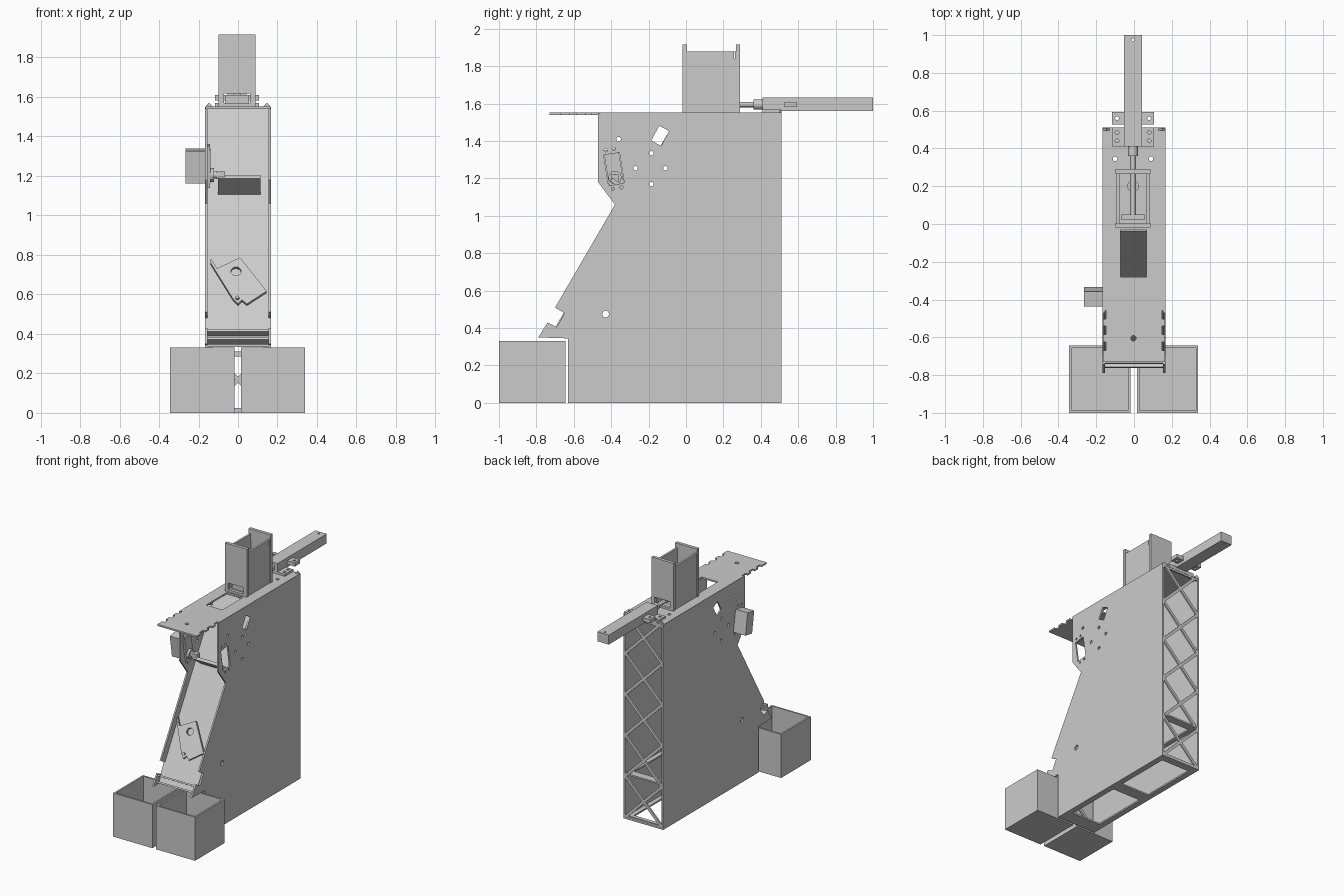
import bpy
import math
from mathutils import Matrix, Vector

if "Cube" in bpy.data.objects:
    bpy.data.objects.remove(bpy.data.objects["Cube"], do_unlink=True)

grey = bpy.data.materials.new("plain grey")
grey.use_nodes = True
grey.diffuse_color = (0.6, 0.6, 0.6, 1)
grey.node_tree.nodes["Principled BSDF"].inputs["Base Color"].default_value = (0.6, 0.6, 0.6, 1)


def frame(u, v, origin):
    """Matrix whose local axes are u, v and their cross product."""
    u, v = Vector(u).normalized(), Vector(v).normalized()
    m = Matrix((u, v, u.cross(v))).transposed().to_4x4()
    m.translation = origin
    return m


def rect(cx, cy, w, h, turn=0):
    c, s = math.cos(turn), math.sin(turn)
    return [(cx + a * w / 2 * c - b * h / 2 * s, cy + a * w / 2 * s + b * h / 2 * c)
            for a, b in ((-1, -1), (1, -1), (1, 1), (-1, 1))]


def circle(cx, cy, r, n=20):
    return [(cx + r * math.cos(math.tau * i / n), cy + r * math.sin(math.tau * i / n)) for i in range(n)]


def plate(name, loops, depth, matrix):
    """Flat sheet from an outline followed by hole loops."""
    curve = bpy.data.curves.new(name, "CURVE")
    curve.dimensions = "2D"
    curve.fill_mode = "BOTH"
    curve.extrude = depth / 2
    for loop in loops:
        spline = curve.splines.new("POLY")
        spline.points.add(len(loop) - 1)
        for point, (a, b) in zip(spline.points, loop):
            point.co = (a, b, 0, 1)
        spline.use_cyclic_u = True
    temp = bpy.data.objects.new(name + " outline", curve)
    bpy.context.collection.objects.link(temp)
    bpy.context.view_layer.update()
    mesh = bpy.data.meshes.new_from_object(temp.evaluated_get(bpy.context.evaluated_depsgraph_get()))
    bpy.data.objects.remove(temp, do_unlink=True)
    mesh.materials.clear()
    mesh.materials.append(grey)
    mesh.shade_flat()
    ob = bpy.data.objects.new(name, mesh)
    ob.matrix_world = matrix
    bpy.context.collection.objects.link(ob)
    return ob


def box(name, x, y, z):
    """Box from three (low, high) ranges."""
    return plate(name, [rect(sum(x) / 2, sum(y) / 2, x[1] - x[0], y[1] - y[0])], z[1] - z[0],
                 Matrix.Translation((0, 0, sum(z) / 2)))


X, Y, Z = Vector((1, 0, 0)), Vector((0, 1, 0)), Vector((0, 0, 1))
TILT = math.radians(9)
SERVO = (-0.385, 1.25)

# Side walls with servo opening and screw holes
outline = [(0.51, 0), (0.51, 1.55), (-0.47, 1.55), (-0.47, 1.18), (-0.38, 1.06), (-0.7, 0.51),
           (-0.65, 0.48), (-0.69, 0.405), (-0.74, 0.43), (-0.79, 0.35), (-0.63, 0.345), (-0.63, 0)]
holes = [circle(-0.43, 0.475, 0.018), rect(-0.138, 1.428, 0.06, 0.09, math.radians(-28)),
         rect(*SERVO, 0.085, 0.165, TILT)]
for y, z in ((-0.36, 1.41), (-0.185, 1.335), (-0.27, 1.255), (-0.11, 1.255), (-0.185, 1.17)):
    holes.append(circle(y, z, 0.012))
for y, z in ((-0.43, 1.35), (-0.385, 1.358), (-0.39, 1.145), (-0.345, 1.152)):
    holes.append(circle(y, z, 0.008))
for name, x in (("left_wall", 0.16), ("right_wall", -0.16)):
    plate(name, [outline] + holes, 0.012, frame(Y, Z, (x, 0, 0)))

# Top plate with feed slot, scalloped front tab and screw holes
half = [(0.165, 0.51)]
for y in (-0.48, -0.563, -0.648):
    half += [(0.165, y + 0.022), (0.147, y + 0.022), (0.147, y - 0.022), (0.165, y - 0.022)]
half.append((0.165, -0.73))
top = half + [(-x, y) for x, y in reversed(half)]
top_holes = [rect(-0.003, -0.155, 0.136, 0.25), circle(-0.003, -0.605, 0.014),
             circle(-0.1, 0.345, 0.012), circle(0.09, 0.345, 0.012)]
plate("top_plate", [top] + top_holes, 0.012, Matrix.Translation((0, 0, 1.546)))

# Floor and inner shelf, each with two windows
for name, z in (("floor_plate", 0.006), ("inner_shelf", 0.34)):
    plate(name, [rect(0, -0.06, 0.31, 1.14), rect(0, 0.23, 0.24, 0.44), rect(0, -0.3, 0.24, 0.44)],
          0.012, Matrix.Translation((0, 0, z)))


# Crossed bracing on the back and the lower front
def bracing(name, y, cells):
    step = 0.31
    for i in range(cells):
        middle = Vector((0, y, (i + 0.5) * step + 0.012))
        for side in (-1, 1):
            along = Vector((0.31, 0, side * step))
            plate(f"{name}_{i}_{side}", [rect(0, 0, along.length, 0.022)], 0.012,
                  frame(along, along.cross(Y), middle))
    for z in (0.012, cells * step - 0.012):
        box(name + "_rail", (-0.155, 0.155), (y - 0.006, y + 0.006), (z - 0.012, z + 0.012))


bracing("back_brace", 0.502, 5)
bracing("front_brace", -0.622, 1)

# Sloping chute floor
slope = Vector((0, 0.69, 1.19)).normalized()
length = 1.375
plate("chute_floor", [rect(0, -length / 2, 0.308, length)], 0.012, frame(X, slope, (0, -0.033, 1.54)))
normal = X.cross(slope)

# Diverter paddle lying over the chute
k = 1 / slope.z
paddle = [(-0.14, 0.76), (-0.105, 0.71), (0.01, 0.765), (0.145, 0.595), (0.045, 0.53),
          (0.02, 0.55), (0, 0.53), (-0.025, 0.555), (-0.14, 0.74)]
paddle = [(x, (z - 0.65) * k) for x, z in paddle]
base = Vector((0, -0.033 - 0.89 * 0.58, 0.65)) + normal * 0.035
plate("diverter_paddle", [paddle, circle(-0.01, 0.052, 0.026), circle(-0.003, -0.105, 0.01)],
      0.018, frame(X, slope, base))
plate("diverter_pivot", [circle(-0.003, -0.105, 0.009)], 0.06, frame(X, slope, base - normal * 0.012))

# Lips across the chute exit
for i, z in enumerate((0.405, 0.365)):
    plate(f"exit_lip_{i}", [rect(0, 0, 0.31, 0.045)], 0.012,
          frame(X, normal, (0, -0.72 - 0.02 * i, z)))

# Servo: body, mounting flange and output shaft
for name, w, h, x0, x1 in (("servo_body", 0.08, 0.165, -0.265, -0.14),
                           ("servo_flange", 0.072, 0.215, -0.154, -0.142)):
    plate(name, [rect(0, 0, w, h, TILT)], x1 - x0, frame(Y, Z, ((x0 + x1) / 2, *SERVO)))
for name, r, x0, x1 in (("servo_boss", 0.035, -0.14, -0.122), ("servo_shaft", 0.018, -0.122, -0.095)):
    plate(name, [circle(-0.38, 1.205, r)], x1 - x0, frame(Y, Z, ((x0 + x1) / 2, 0, 0)))

# Gate flap swung by the servo
box("gate_arm", (-0.11, -0.065), (-0.4, -0.36), (1.185, 1.222))
plate("gate_flap", [rect(0, 0, 0.215, 0.135)], 0.022,
      frame(X, (0, 0.11, -0.08), (0.007, -0.345, 1.155)))

# Two open catch bins
for name, x0, x1 in (("right_bin", -0.345, -0.018), ("left_bin", 0.015, 0.34)):
    cx, w = (x0 + x1) / 2, x1 - x0
    outer = rect(cx, -0.822, w, 0.355)
    plate(name + "_sides", [outer, rect(cx, -0.822, w - 0.026, 0.329)], 0.33, Matrix.Translation((0, 0, 0.165)))
    plate(name + "_floor", [outer], 0.012, Matrix.Translation((0, 0, 0.006)))

# Hopper: tall end plates, lower sides and a floor with a drop hole
for name, y in (("hopper_front", -0.006), ("hopper_back", 0.278)):
    plate(name, [rect(-0.005, 1.734, 0.185, 0.363), rect(-0.005, 1.593, 0.13, 0.05)], 0.024,
          frame(X, Z, (0, y, 0)))
for name, x in (("hopper_right", -0.084), ("hopper_left", 0.074)):
    plate(name, [rect(0.136, 1.715, 0.262, 0.33), rect(0.26, 1.855, 0.006, 0.035)], 0.015,
          frame(Y, Z, (x, 0, 0)))
plate("hopper_floor", [rect(-0.005, 0.136, 0.16, 0.27), circle(-0.005, 0.2, 0.028)], 0.01,
      Matrix.Translation((0, 0, 1.557)))
box("pusher_block", (-0.065, 0.055), (0.02, 0.05), (1.565, 1.61))

# Linear actuator with stepped rod
plate("actuator_body", [[(-0.053, 0.41), (0.043, 0.41), (0.043, 1), (-0.053, 1)],
                        circle(-0.005, 0.975, 0.008)], 0.072, Matrix.Translation((0, 0, 1.596)))
for name, r, y0, y1 in (("rod_collar", 0.026, 0.36, 0.41), ("rod", 0.015, 0.05, 0.36)):
    plate(name, [circle(-0.005, 1.595, r)], y1 - y0, frame(X, Z, (0, (y0 + y1) / 2, 0)))

# Actuator mounting brackets with screw holes
for name, y, d, z in (("front_bracket", 0.46, 0.1, 1.558), ("rear_bracket", 0.56, 0.065, 1.595)):
    drill = [circle(x, y + dy, 0.01) for x in (-0.09, 0.08) for dy in ((-0.02, 0.025) if d > 0.08 else (0,))]
    plate(name, [rect(-0.005, y, 0.222, d)] + drill, 0.02 if d > 0.08 else 0.028,
          Matrix.Translation((0, 0, z)))
